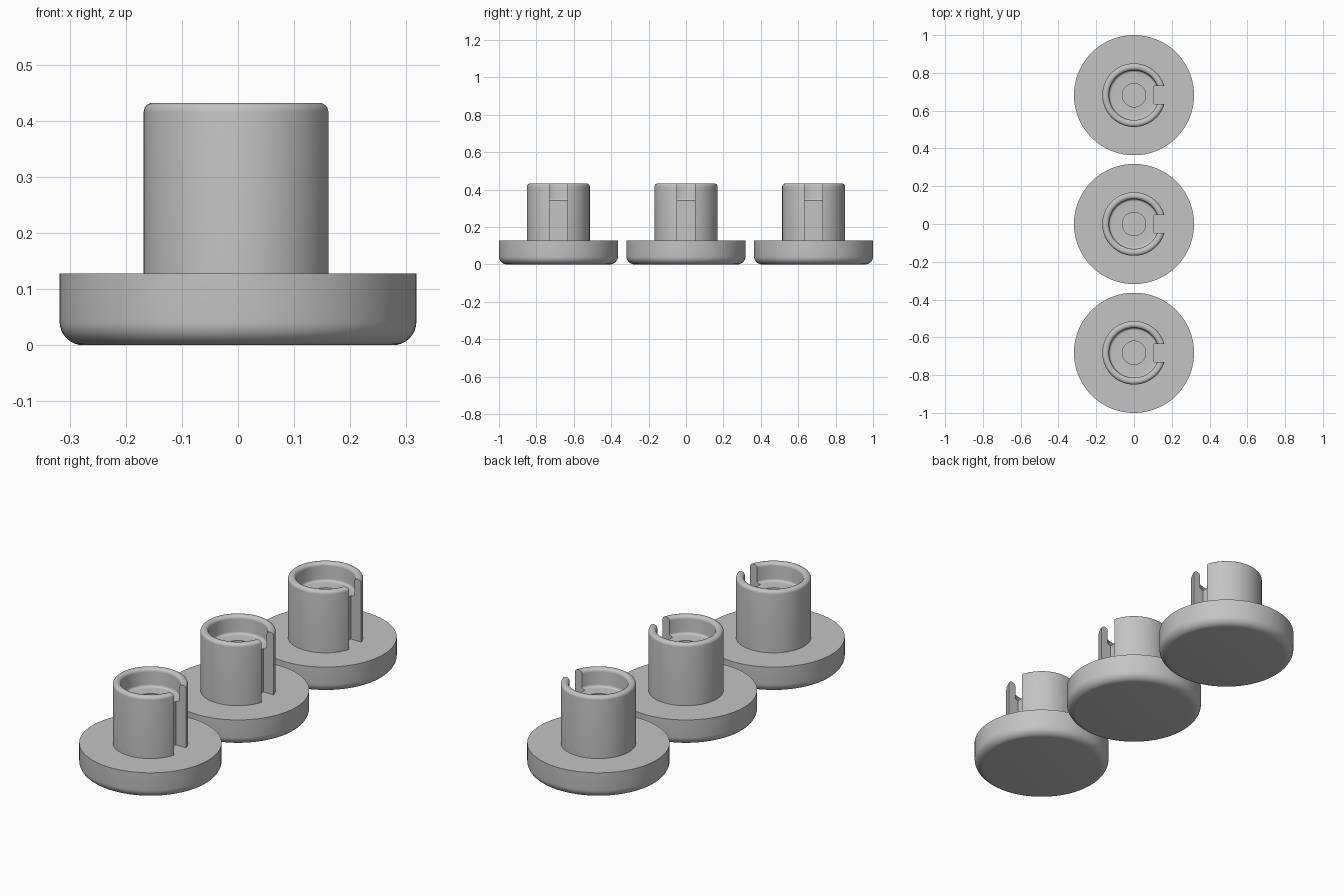
import bpy, bmesh, math

if "Cube" in bpy.data.objects:
    bpy.data.objects.remove(bpy.data.objects["Cube"])

SEGMENTS = 96
SPACING = 0.682
BASE_R, BASE_TOP = 0.318, 0.128
STEM_R, STEM_TOP = 0.168, 0.432
BORE_R, LEDGE_Z = 0.132, 0.342
HOLE_R, HOLE_Z = 0.062, 0.14

grey = bpy.data.materials.new("plain grey")
grey.diffuse_color = (0.55, 0.55, 0.55, 1)
grey.use_nodes = True
grey.node_tree.nodes["Principled BSDF"].inputs["Base Color"].default_value = grey.diffuse_color


def arc(cx, cz, r, start, end, steps=6):
    """Points of a fillet in the (radius, height) plane, angles in degrees."""
    angles = [math.radians(start + (end - start) * i / steps) for i in range(steps + 1)]
    return [(cx + r * math.cos(a), cz + r * math.sin(a)) for a in angles]


def lathe(name, profile):
    """Revolve a profile that starts and ends on the z axis."""
    bm = bmesh.new()
    rings = []
    for r, z in profile:
        if r < 1e-6:
            rings.append([bm.verts.new((0, 0, z))])
        else:
            rings.append([bm.verts.new((r * math.cos(t), r * math.sin(t), z))
                          for t in (2 * math.pi * i / SEGMENTS for i in range(SEGMENTS))])
    for a, b in zip(rings, rings[1:]):
        for i in range(SEGMENTS):
            j = (i + 1) % SEGMENTS
            if len(a) == 1:
                bm.faces.new((a[0], b[j], b[i]))
            elif len(b) == 1:
                bm.faces.new((a[i], a[j], b[0]))
            else:
                bm.faces.new((a[i], a[j], b[j], b[i]))
    bmesh.ops.recalc_face_normals(bm, faces=bm.faces)
    mesh = bpy.data.meshes.new(name)
    bm.to_mesh(mesh)
    bm.free()
    mesh.materials.append(grey)
    obj = bpy.data.objects.new(name, mesh)
    bpy.context.collection.objects.link(obj)
    return obj


def activate(obj):
    bpy.ops.object.select_all(action='DESELECT')
    obj.select_set(True)
    bpy.context.view_layer.objects.active = obj


# Round base with a rolled lower edge
f = 0.042
base = lathe("base", [(0, 0)] + arc(BASE_R - f, f, f, -90, 0, 8)
             + [(BASE_R, BASE_TOP), (0, BASE_TOP)])

# Stem with rounded rim, shallow bore, filleted ledge and centre hole
f, g = 0.016, 0.012
stem = lathe("stem", [(0, BASE_TOP), (STEM_R, BASE_TOP)]
             + arc(STEM_R - f, STEM_TOP - f, f, 0, 90)
             + arc(BORE_R + f, STEM_TOP - f, f, 90, 180)
             + arc(BORE_R - g, LEDGE_Z + g, g, 0, -90)
             + [(HOLE_R, LEDGE_Z), (HOLE_R, HOLE_Z), (0, HOLE_Z)])

# Vertical slot down the right side of the stem
bpy.ops.mesh.primitive_cube_add(size=1, location=(0.205, 0, 0.35))
cutter = bpy.context.object
cutter.name = "slot_cutter"
cutter.scale = (0.2, 0.095, 0.6)
cutter.hide_render = True
cut = stem.modifiers.new("slot", 'BOOLEAN')
cut.operation = 'DIFFERENCE'
cut.solver = 'EXACT'
cut.object = cutter
activate(stem)
bpy.ops.object.modifier_apply(modifier=cut.name)
bpy.data.objects.remove(cutter, do_unlink=True)

for part in (base, stem):
    activate(part)
    bpy.ops.object.shade_smooth_by_angle(angle=math.radians(30))

# Three identical plugs in a row
for label, y in (("front", -SPACING), ("back", SPACING)):
    for part in (base, stem):
        twin = part.copy()
        twin.name = label + "_" + part.name
        twin.location.y = y
        bpy.context.collection.objects.link(twin)
base.name, stem.name = "middle_base", "middle_stem"
